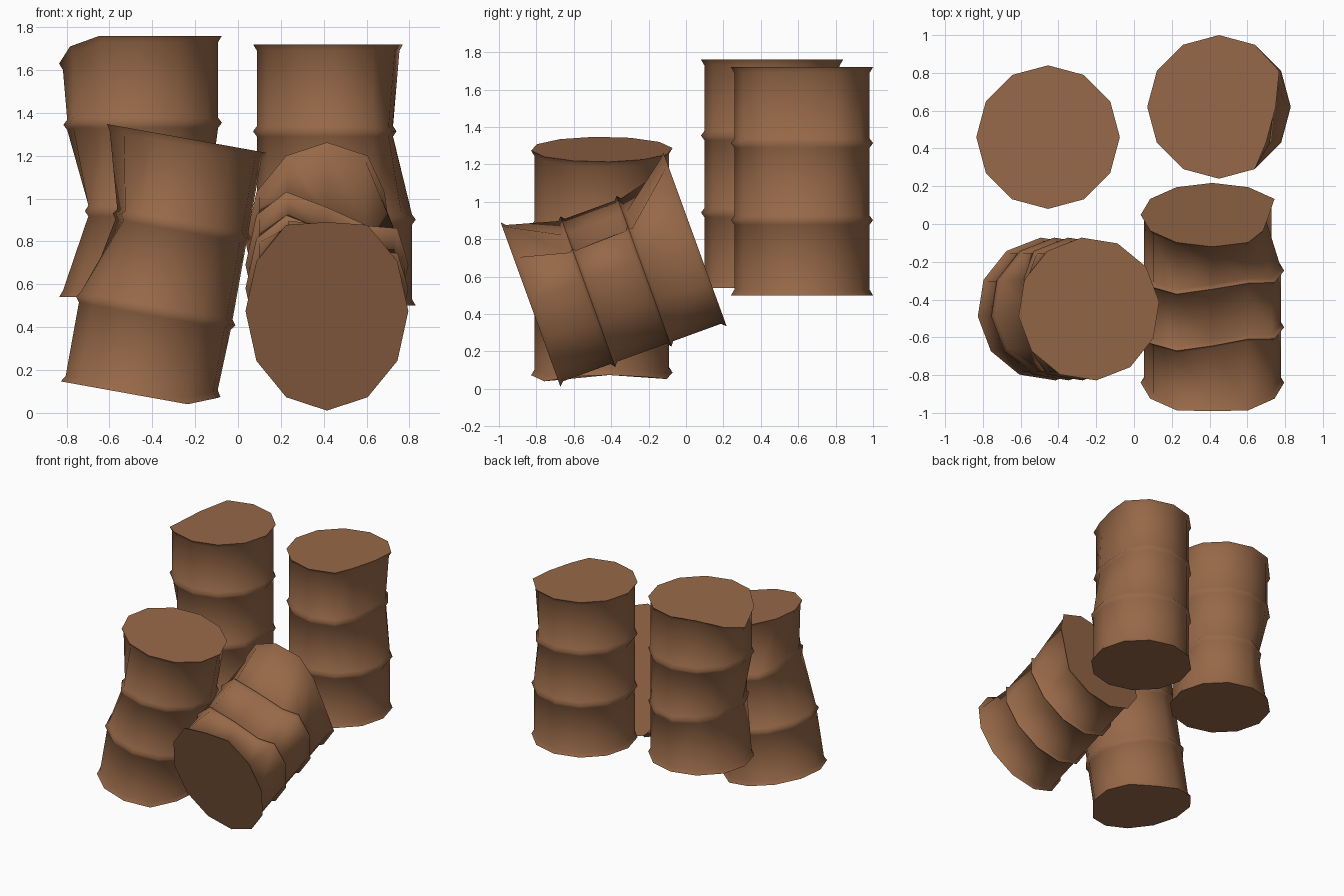
import bpy, bmesh, math
from mathutils import Matrix, Vector

if "Cube" in bpy.data.objects:
    bpy.data.objects.remove(bpy.data.objects["Cube"])

H, SIDES = 1.22, 12
# profile: (radius, height, group)  groups: 0 base rim, 1 low hoop, 2 high hoop, 3 top rim
PROFILE = [(0.38, 0.0, 0), (0.362, 0.03, 0),
           (0.362, 0.378, 1), (0.38, 0.402, 1), (0.362, 0.426, 1),
           (0.362, 0.790, 2), (0.38, 0.814, 2), (0.362, 0.838, 2),
           (0.362, H - 0.03, 3), (0.38, H, 3)]

rust = bpy.data.materials.new("rust_brown")
rust.diffuse_color = (0.31, 0.14, 0.065, 1)
rust.use_nodes = True
rust.node_tree.nodes["Principled BSDF"].inputs["Base Color"].default_value = rust.diffuse_color


def barrel(name, matrix, dents):
    """dents: {(group, degrees): (dx, dy, dz)} local offsets that crumple the drum"""
    bm = bmesh.new()
    loops = []
    for r, z, g in PROFILE:
        loop = []
        for k in range(SIDES):
            deg = k * 360 // SIDES
            a = math.radians(deg)
            p = Vector((r * math.cos(a), r * math.sin(a), z))
            p += Vector(dents.get((g, deg), (0, 0, 0)))
            loop.append(bm.verts.new(matrix @ p))
        loops.append(loop)
    for lo, hi in zip(loops, loops[1:]):
        for k in range(SIDES):
            n = (k + 1) % SIDES
            bm.faces.new((lo[k], lo[n], hi[n], hi[k]))
    # flat end lids
    bm.faces.new(loops[0][::-1])
    bm.faces.new(loops[-1])
    bmesh.ops.recalc_face_normals(bm, faces=bm.faces)
    me = bpy.data.meshes.new(name)
    bm.to_mesh(me)
    bm.free()
    me.materials.append(rust)
    for p in me.polygons:
        p.use_smooth = True
    me.set_sharp_from_angle(angle=math.radians(75))
    ob = bpy.data.objects.new(name, me)
    bpy.context.collection.objects.link(ob)
    return ob


# back left drum: crushed top edge and low hoop on the left
barrel("barrel_back_left", Matrix.Translation((-0.455, 0.46, 0.54)), {
    (3, 150): (0, 0, -0.07), (3, 180): (0, 0, -0.13), (3, 210): (0, 0, -0.05),
    (2, 180): (0.02, 0, -0.01),
    (1, 120): (0.02, -0.05, 0), (1, 150): (0.08, -0.03, 0), (1, 180): (0.12, 0, 0),
    (1, 210): (0.07, 0.01, 0), (1, 0): (-0.05, 0, 0)})

# back right drum: upper half pushed in on the right
barrel("barrel_back_right", Matrix.Translation((0.45, 0.62, 0.5)), {
    (3, 0): (-0.08, 0, 0), (3, 330): (-0.08, 0, 0), (3, 30): (-0.01, 0, 0),
    (2, 0): (-0.09, 0, 0), (2, 330): (-0.06, 0, 0), (2, 30): (-0.04, 0, 0)})

# front left drum: leaning right
lean = (Matrix.Translation((-0.455, -0.45, 0.08)) @ Matrix.Rotation(math.radians(10.2), 4, 'Y')
        @ Matrix.Rotation(math.radians(6), 4, 'Z'))
barrel("barrel_front_left", lean, {
    (2, 150): (0.07, 0, 0), (2, 180): (0.13, 0, 0), (2, 210): (0.07, 0, 0),
    (0, 0): (-0.01, 0, 0.06), (0, 30): (0, 0, 0.04), (0, 330): (0, 0, 0.05)})

# front right drum: tipped over, squashed short and tall, dented on top
s, c = math.sin(math.radians(20)), math.cos(math.radians(20))
tall, short = 1.3, 0.775
tipped = Matrix(((1, 0, 0, 0.415),
                 (0, -s * tall, c * short, -0.84),
                 (0, c * tall, s * short, 0.475),
                 (0, 0, 0, 1)))
barrel("barrel_front_right", tipped, {
    (0, 90): (0, -0.04, 0),
    (1, 30): (0, -0.055, 0), (1, 60): (0, -0.19, 0), (1, 90): (0, -0.16, 0), (1, 120): (0, -0.05, 0),
    (2, 30): (0, -0.05, 0), (2, 60): (0, -0.18, 0), (2, 90): (0, -0.16, 0), (2, 120): (0, -0.05, 0),
    (3, 0): (-0.08, 0, 0), (3, 30): (-0.06, 0, 0)})
